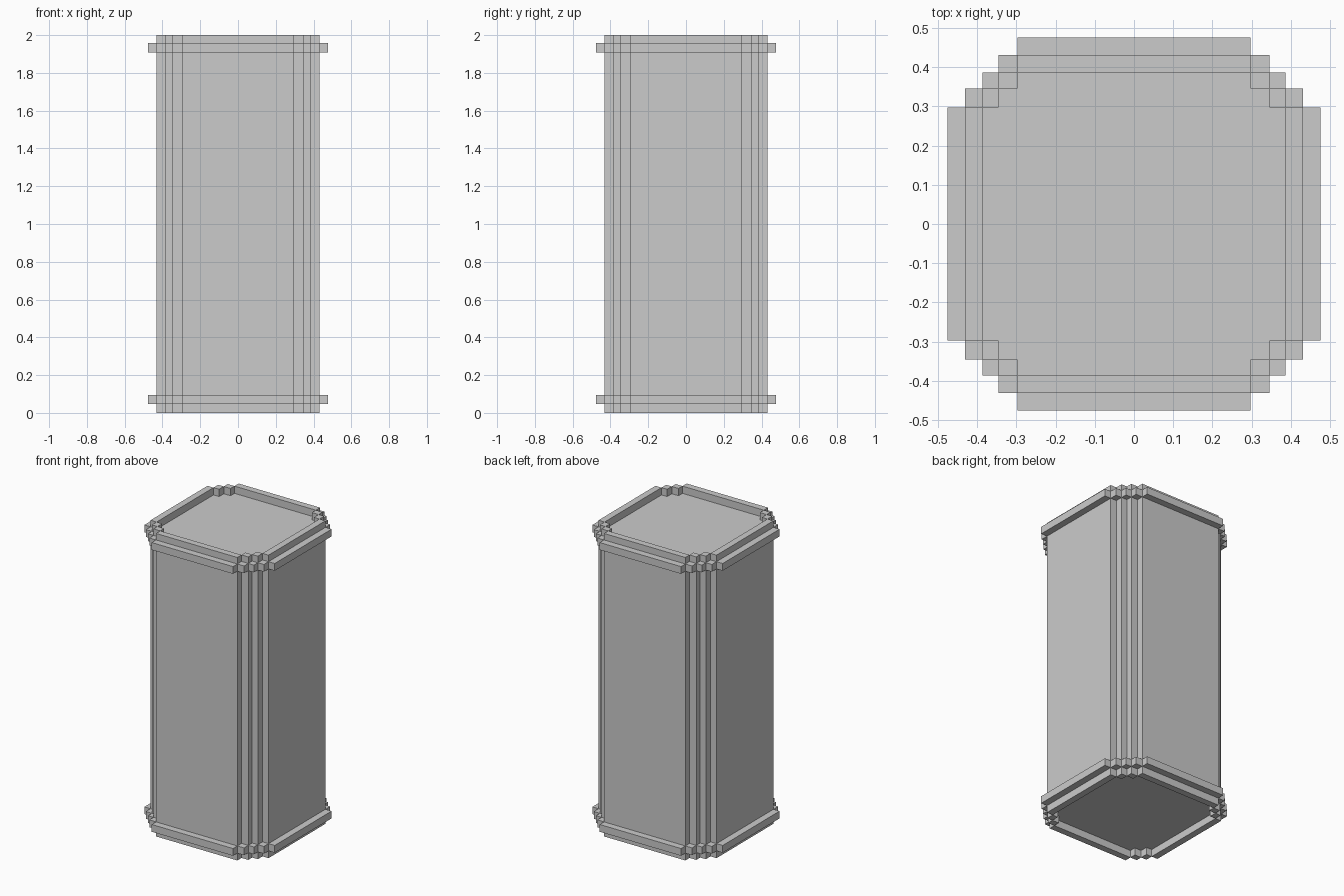
import bpy, bmesh
from mathutils import Matrix, Vector

if "Cube" in bpy.data.objects:
    bpy.data.objects.remove(bpy.data.objects["Cube"])

# Stair-step distances from the centre, shared by every part
L = [0.297, 0.346, 0.387, 0.431, 0.476]
H, STEP = 2.0, 0.048


def add_box(bm, x0, x1, y0, y1, z0, z1):
    m = (Matrix.Translation(Vector((x0 + x1, y0 + y1, z0 + z1)) / 2)
         @ Matrix.Diagonal((x1 - x0, y1 - y0, z1 - z0, 1)))
    bmesh.ops.create_cube(bm, size=1, matrix=m)


def finish(bm, name):
    bmesh.ops.recalc_face_normals(bm, faces=bm.faces)
    me = bpy.data.meshes.new(name)
    bm.to_mesh(me)
    bm.free()
    ob = bpy.data.objects.new(name, me)
    bpy.context.collection.objects.link(ob)


def stepped_ring(name, n, z0, z1):
    """Four straight staves plus diagonal corner blocks, at step n."""
    bm = bmesh.new()
    a, inner, outer = L[0], L[n - 1], L[n]
    for s in (-1, 1):
        lo, hi = sorted((s * inner, s * outer))
        add_box(bm, -a, a, lo, hi, z0, z1)
        add_box(bm, lo, hi, -a, a, z0, z1)
        for t in (-1, 1):
            for i in range(n - 1):
                j = n - 2 - i
                x0, x1 = sorted((s * L[i], s * L[i + 1]))
                y0, y1 = sorted((t * L[j], t * L[j + 1]))
                add_box(bm, x0, x1, y0, y1, z0, z1)
    finish(bm, name)


def stepped_plate(name, n, z0, z1):
    """Plate filling the inside of the ring at step n + 1."""
    corner = []
    for i in range(n + 1):
        corner.append((L[i], L[n - i]))
        if i < n:
            corner.append((L[i], L[n - i - 1]))
    pts = []
    for q in range(4):
        rot = Matrix.Rotation(-q * 1.5707963268, 2)
        pts += [rot @ Vector(p) for p in corner]
    bm = bmesh.new()
    face = bm.faces.new([bm.verts.new((p.x, p.y, z0)) for p in pts])
    ext = bmesh.ops.extrude_face_region(bm, geom=[face], use_keep_orig=True)
    verts = [v for v in ext["geom"] if isinstance(v, bmesh.types.BMVert)]
    bmesh.ops.translate(bm, verts=verts, vec=(0, 0, z1 - z0))
    finish(bm, name)


# Barrel wall
stepped_ring("barrel_wall", 3, 0, H)

# Recessed lid and base
stepped_plate("lid", 2, H - 2 * STEP, H - STEP)
stepped_plate("base", 2, STEP, 2 * STEP)

# Hoops near both ends
stepped_ring("lower_hoop", 4, STEP, 2 * STEP)
stepped_ring("upper_hoop", 4, H - 2 * STEP + 0.005, H - STEP + 0.005)
